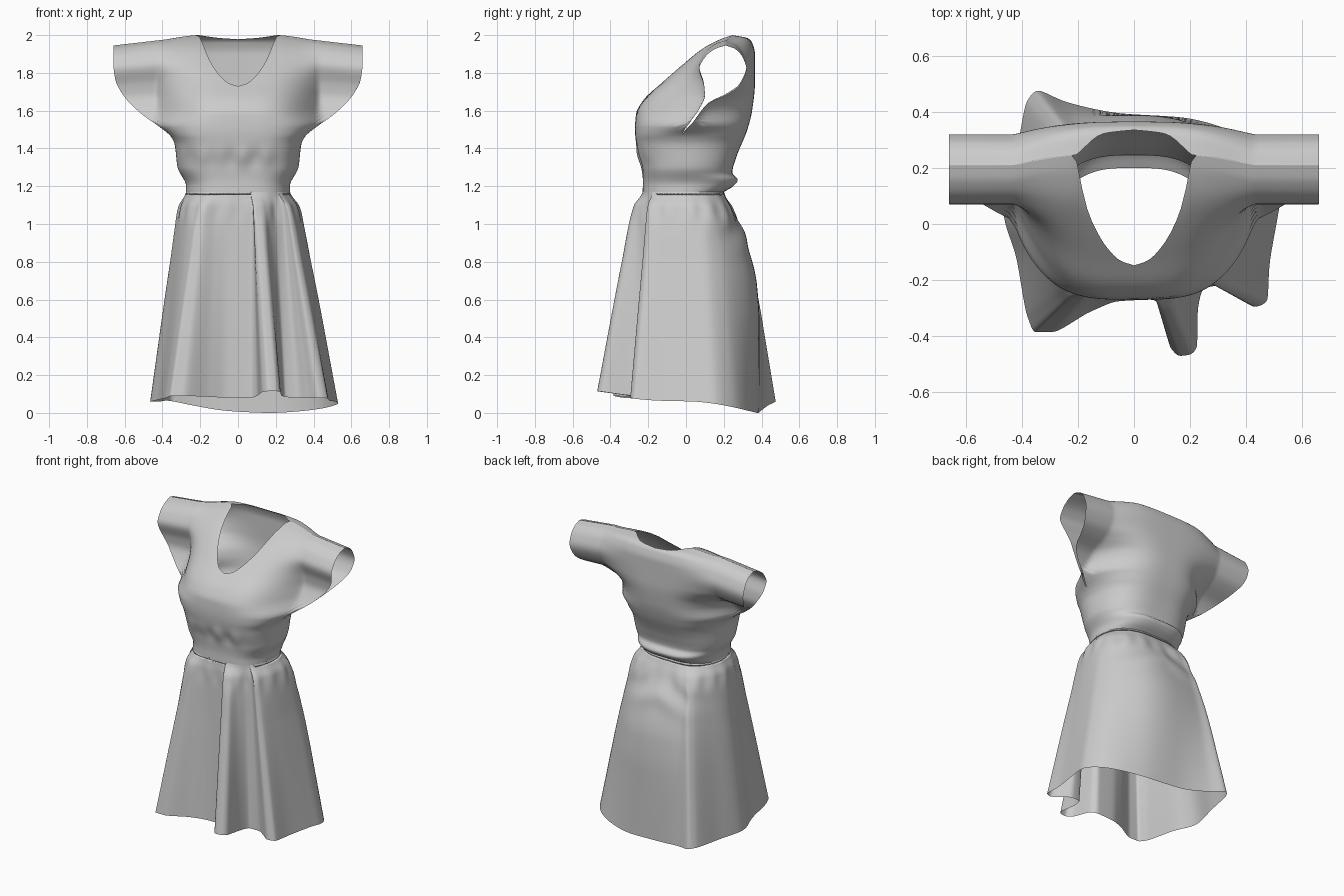
import bpy, bmesh, math

if "Cube" in bpy.data.objects:
    bpy.data.objects.remove(bpy.data.objects["Cube"])

def curve(pts, t):
    """Monotone cubic through (key, value) pairs."""
    n = len(pts)
    if t <= pts[0][0]: return pts[0][1]
    if t >= pts[-1][0]: return pts[-1][1]
    i = max(k for k in range(n - 1) if pts[k][0] <= t)
    slope = lambda k: (pts[k+1][1] - pts[k][1]) / (pts[k+1][0] - pts[k][0])
    def tan(k):
        if k == 0: return slope(0)
        if k == n - 1: return slope(n - 2)
        a, b = slope(k - 1), slope(k)
        return 2 * a * b / (a + b) if a * b > 0 else 0
    h = pts[i+1][0] - pts[i][0]
    s = (t - pts[i][0]) / h
    return ((2*s**3 - 3*s*s + 1) * pts[i][1] + (s**3 - 2*s*s + s) * h * tan(i)
            + (3*s*s - 2*s**3) * pts[i+1][1] + (s**3 - s*s) * h * tan(i + 1))

def bump(v, c, w):
    return math.exp(-((v - c) / w) ** 2)

# Bodice profiles against height: half width, centre line and side edge, front and back
WIDTH = [(1.17, .275), (1.2, .275), (1.3, .32), (1.42, .335), (1.47, .36), (1.5, .395),
         (1.6, .52), (1.7, .605), (1.8, .65), (1.9, .66), (2, .66)]
CENTRE = {False: [(1.17, -.23), (1.22, -.228), (1.3, -.235), (1.4, -.26), (1.5, -.27), (1.58, -.265),
                  (1.65, -.23), (1.75, -.125), (1.86, 0), (1.93, .09), (1.98, .19), (2, .25)],
          True: [(1.17, .2), (1.2, .25), (1.235, .275), (1.27, .245), (1.35, .265), (1.5, .325),
                 (1.6, .35), (1.75, .365), (1.9, .365), (1.96, .35), (1.985, .325), (2, .25)]}
SIDE = {False: [(1.17, 0), (1.3, 0), (1.47, -.02), (1.54, .02), (1.62, .07), (1.7, .1), (1.76, .095),
                (1.86, .07), (1.93, .1), (1.98, .155), (2, .21)],
        True: [(1.17, 0), (1.3, 0), (1.47, -.02), (1.54, .035), (1.62, .09), (1.66, .13), (1.7, .21),
               (1.76, .285), (1.86, .32), (1.93, .3), (1.98, .26), (2, .21)]}
NECK = {False: [(0, 1.73), (.05, 1.745), (.1, 1.79), (.15, 1.87), (.19, 1.97), (.205, 2)],
        True: [(0, 1.978), (.1, 1.985), (.205, 2)]}
SHOULDER = [(0, 2), (.2, 2), (.4, 1.975), (.66, 1.945)]
ARM = 1.47

def body(u, h, back):
    """Point on the bodice: u across (-1..1), h height level."""
    w = curve(WIDTH, h)
    x = u * w
    q = min(1, abs(x) / min(w, .43))
    k = min(1, max(0, (h - ARM) / .13))
    d = max(0, 1 - q ** (3 if back else 3.5)) ** (.5 + .7 * k)
    side = curve(SIDE[back], h)
    y = side + (curve(CENTRE[back], h) - side) * d
    if not back:
        y -= .004 * (math.sin(55 * x) + math.sin(37 * x + 1)) * bump(h, 1.35, .05) * d
    z = h
    if h > ARM:
        z = ARM + (h - ARM) * (curve(SHOULDER, abs(x)) - ARM) / .53
    return x, y, z

def finish(name, grids):
    """Join grids of points into one smooth sheet object."""
    bm = bmesh.new()
    for grid in grids:
        vs = [[bm.verts.new(p) for p in row] for row in grid]
        for a, b in zip(vs, vs[1:]):
            for j in range(len(a) - 1):
                bm.faces.new((a[j], a[j+1], b[j+1], b[j]))
    bmesh.ops.remove_doubles(bm, verts=bm.verts, dist=.0005)
    bmesh.ops.recalc_face_normals(bm, faces=bm.faces)
    for f in bm.faces:
        f.smooth = True
    me = bpy.data.meshes.new(name)
    bm.to_mesh(me)
    bm.free()
    ob = bpy.data.objects.new(name, me)
    bpy.context.collection.objects.link(ob)
    return ob

# Bodice with cap sleeves: front and back sheets joined at sides and shoulders
COLS, LOW, UP = 110, 26, 40
def sheet(back):
    us = [math.sin(math.pi / 2 * (2 * j / COLS - 1)) for j in range(COLS + 1)]
    tops = [curve(NECK[back], abs(u) * .65) for u in us]
    rows = [[body(u, 1.17 + (ARM - 1.17) * i / LOW, back) for u in us] for i in range(LOW)]
    for i in range(UP + 1):
        v = math.sin(math.pi / 2 * i / UP)
        rows.append([body(u, ARM + (top - ARM) * v, back) for u, top in zip(us, tops)])
    return rows
finish("bodice", [sheet(False), sheet(True)])

# Skirt: waist ring lofted to a pleated hem outline (x, y, z, counter-clockwise)
HEM = [(.515, .04, .06), (.53, .14, .05), (.475, .25, .03), (.34, .335, .01), (.17, .38, 0),
       (-.05, .395, .01), (-.24, .435, .04), (-.34, .475, .06), (-.38, .44, .065), (-.42, .25, .06),
       (-.465, .05, .06), (-.42, -.12, .07), (-.38, -.33, .08), (-.35, -.385, .09), (-.29, -.385, .09),
       (-.15, -.31, .085), (-.05, -.275, .08), (.06, -.27, .08), (.1, -.3, .09), (.13, -.44, .11),
       (.165, -.47, .115), (.2, -.465, .115), (.225, -.43, .11), (.227, -.32, .095), (.25, -.23, .085),
       (.31, -.22, .08), (.37, -.255, .08), (.43, -.295, .08), (.475, -.27, .075), (.483, -.15, .065)]
n = len(HEM)
loop = [(i, HEM[i % n]) for i in range(-2, n + 3)]
axes = [[(i, p[k]) for i, p in loop] for k in range(3)]
angles = [(i, math.atan2(p[1] * 1.2, p[0]) + (2 * math.pi if i >= n else 0)) for i, p in loop]
angles = [(i, a + (2 * math.pi if 0 < i < n and a < 0 else 0)) for i, a in angles]
FLARE = [(0, 0), (.015, .03), (.07, .2), (.35, .46), (1, 1)]
PUFF = [(0, 0), (.015, .03), (.07, .2), (.15, .46), (.28, .74), (.42, .93), (.6, 1), (1, 1)]
SEG, ROWS = n * 7, 60
columns = []
for j in range(SEG + 1):
    t = (j % SEG) * n / SEG
    hx, hy, hz = (curve(ax, t) for ax in axes)
    a = curve(angles, t)
    wx, wy, wz = body(math.cos(a), 1.17, math.sin(a) > 0)
    b = max(0, math.sin(a))
    puff = b * bump(hx, .06, .34)
    col = []
    for i in range(ROWS + 1):
        s = (i / ROWS) ** 1.3
        f = curve(FLARE, s) * (1 - puff) + curve(PUFF, s) * puff
        x, y, z = wx + (hx - wx) * f, wy + (hy - wy) * f, wz + (hz - wz) * s
        # gathers under the waist and slanting creases at the back
        y += .01 * b * math.sin(28 * z + 14 * abs(x)) * bump(z, .98, .1)
        g = 1 + .015 * math.sin(17 * a) * bump(z, 1.07, .06)
        col.append((x * g, y * g, z))
    columns.append(col)
finish("skirt", [columns])
